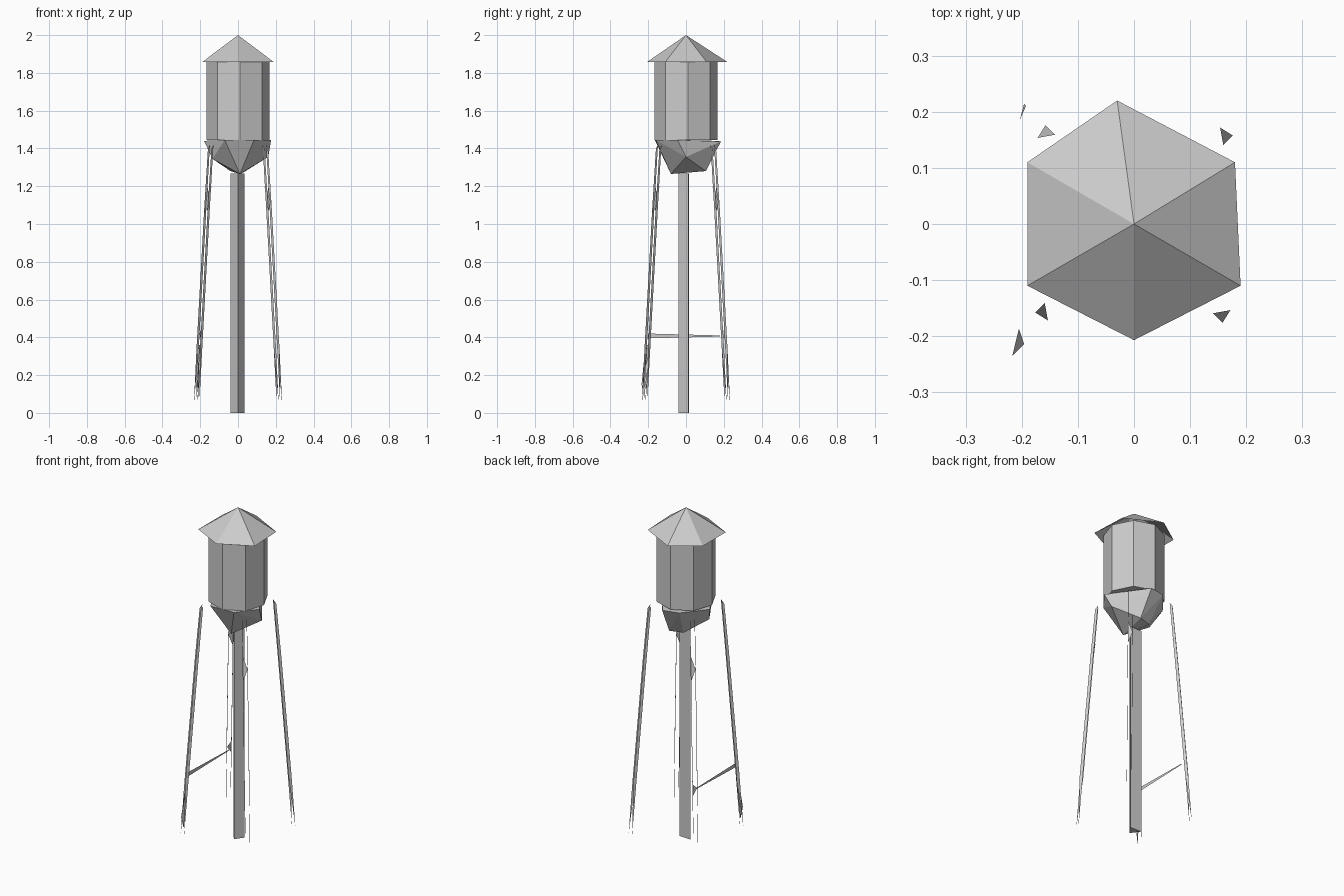
import bpy, bmesh, math
from mathutils import Vector

if "Cube" in bpy.data.objects:
    bpy.data.objects.remove(bpy.data.objects["Cube"])

steel = bpy.data.materials.new("grey_steel")
steel.diffuse_color = (0.6, 0.6, 0.6, 1)
steel.use_nodes = True
steel.node_tree.nodes["Principled BSDF"].inputs["Base Color"].default_value = steel.diffuse_color


def make(name, verts, faces=None, closed=True):
    """Flat-shaded mesh from points; without faces the convex hull is used."""
    bm = bmesh.new()
    vs = [bm.verts.new(v) for v in verts]
    if faces is None:
        bmesh.ops.convex_hull(bm, input=vs)
        loose = [v for v in bm.verts if not v.link_faces]
        bmesh.ops.delete(bm, geom=loose, context='VERTS')
    else:
        for f in faces:
            bm.faces.new([vs[i] for i in f])
    if closed:
        bmesh.ops.recalc_face_normals(bm, faces=bm.faces[:])
    me = bpy.data.meshes.new(name)
    bm.to_mesh(me)
    bm.free()
    me.materials.append(steel)
    ob = bpy.data.objects.new(name, me)
    bpy.context.collection.objects.link(ob)
    return ob


def prism(name, outline, z0, z1):
    n = len(outline)
    verts = [(x, y, z) for z in (z0, z1) for x, y in outline]
    faces = [tuple(reversed(range(n))), tuple(range(n, 2 * n))]
    faces += [(i, (i + 1) % n, n + (i + 1) % n, n + i) for i in range(n)]
    return make(name, verts, faces)


# conical roof, an open six-sided shell
rim = [(-0.03, 0.22), (-0.19, 0.11), (-0.19, -0.11), (0, -0.207), (0.19, -0.11), (0.18, 0.11)]
make("roof", [(x, y, 1.857) for x, y in rim] + [(0, 0, 2)],
     [(i, (i + 1) % 6, 6) for i in range(6)], closed=False)

# eight-sided tank, turned slightly
angles = [math.pi / 4 * i + math.radians(4) for i in range(8)]
prism("tank", [(0.167 * math.cos(a), 0.167 * math.sin(a)) for a in angles], 1.446, 1.862)

# faceted bowl under the tank
make("tank_bowl", [
    (-0.07, -0.165, 1.445), (0.085, -0.16, 1.445), (0.175, -0.045, 1.445),
    (0.03, 0.185, 1.437), (-0.07, 0.165, 1.44), (-0.18, 0.03, 1.44),
    (0.16, 0, 1.355), (-0.135, -0.03, 1.345),
    (0.01, -0.08, 1.265), (0.04, 0.105, 1.28), (-0.04, 0.08, 1.28)])

# three-sided central riser pipe
prism("riser_pipe", [(0, -0.04), (0.035, 0.012), (-0.04, 0.015)], 0, 1.268)


def radial(sx, sy, r, t, z):
    """Point at distance r along a diagonal, t to its side."""
    d = Vector((sx, sy, 0)).normalized()
    p = d * r + Vector((-d.y, d.x, 0)) * t
    return (p.x, p.y, z)


# each leg: two thin tapering side plates in the radial plane, joined by a small web
for sx, sy, name in ((-1, -1, "front_left"), (1, -1, "front_right"),
                     (-1, 1, "back_left"), (1, 1, "back_right")):
    for side, foot in ((-1, 0.312), (1, 0.297)):
        t = 0.013 * side
        pts = [(0.197, 1.42), (0.212, 1.4), (0.24, 1.08), (0.297, 0.35),
               (foot + 0.006, 0.04), (0.28, 0.35), (0.224, 1.08)]
        make(f"{name}_leg_plate", [radial(sx, sy, r, t, z) for r, z in pts],
             [range(len(pts))], closed=False)
    make(f"{name}_leg_web", [radial(sx, sy, 0.236, -0.013, 1.05),
                             radial(sx, sy, 0.23, 0.013, 1.12),
                             radial(sx, sy, 0.212, -0.013, 1.2)], [(0, 1, 2)], closed=False)

# foot plate on the front left leg, leftover strut joint on the back left leg
make("foot_plate", [radial(-1, -1, 0.277, -0.013, 0.36), radial(-1, -1, 0.29, 0.013, 0.36),
                    radial(-1, -1, 0.32, 0.013, 0.15), radial(-1, -1, 0.305, 0.008, 0.08)],
     [(2, 1, 0), (3, 2, 0)], closed=False)
make("strut_joint", [radial(-1, 1, 0.29, -0.013, 0.38), radial(-1, 1, 0.275, 0.013, 0.42),
                     radial(-1, 1, 0.285, -0.013, 0.45)], [(0, 1, 2)], closed=False)

# single tapering cross strut on the left side
make("cross_strut", [(-0.19, -0.2, 0.395), (-0.19, -0.2, 0.42),
                     (-0.187, 0.18, 0.41), (-0.187, 0.18, 0.404)], [(0, 1, 2, 3)], closed=False)
